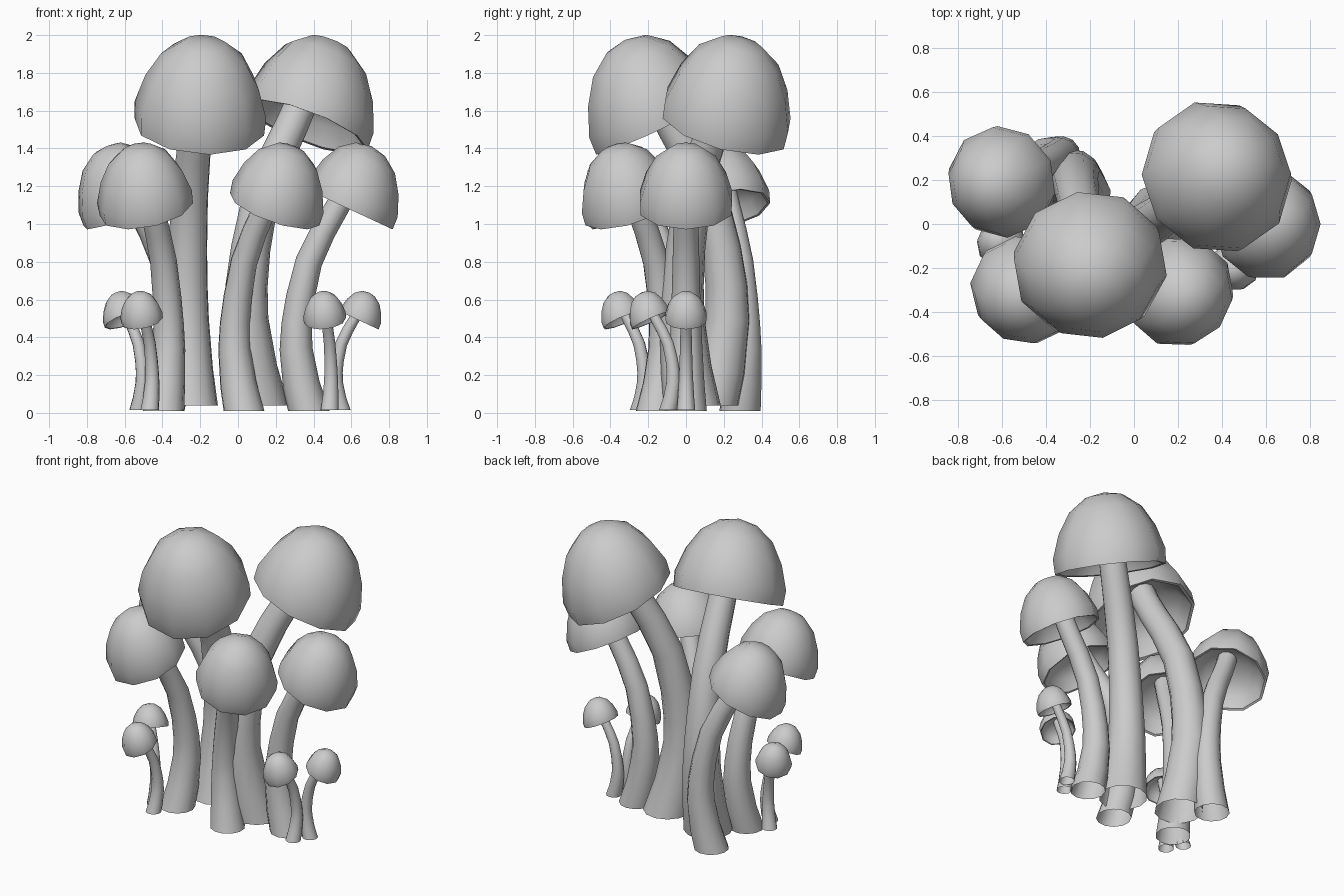
import bpy, bmesh, math
from mathutils import Vector, Matrix

if "Cube" in bpy.data.objects:
    bpy.data.objects.remove(bpy.data.objects["Cube"])

# Template mushroom: leans toward local +x. Stem path: (x, z, radius)
STEM = [(0, 0, .110), (-.04, .14, .098), (-.068, .33, .087), (-.064, .46, .081),
        (-.045, .6, .076), (0, .79, .071), (.075, .95, .067), (.145, 1.07, .064),
        (.19, 1.155, .062), (.215, 1.21, .062)]
# Cap profile: (radius, height along cap axis), outer bell then hollow underside
CAP = [(0, .352), (.085, .335), (.165, .275), (.221, .18), (.256, .07), (.252, 0),
       (.238, .003), (.205, .075), (.14, .12), (.06, .14), (0, .14)]
CAP_SIDES, STEM_SIDES = 10, 12
CAP_POSE = Matrix.Translation((.215, 0, 1.068)) @ Matrix.Rotation(math.radians(25), 4, 'Y')
CAP_LEAN = -.1   # the bell sits slightly back over its tilted rim


def ring(bm, centre, ux, uy, r, n):
    return [bm.verts.new(centre + (ux * math.cos(a) + uy * math.sin(a)) * r)
            for a in (2 * math.pi * i / n for i in range(n))]


def bridge(bm, a, b):
    n = max(len(a), len(b))
    for i in range(n):
        j = (i + 1) % n
        if len(a) == 1:
            bm.faces.new((a[0], b[i], b[j]))
        elif len(b) == 1:
            bm.faces.new((a[i], b[0], a[j]))
        else:
            bm.faces.new((a[i], b[i], b[j], a[j]))


def finish(bm, name):
    bmesh.ops.recalc_face_normals(bm, faces=bm.faces)
    for f in bm.faces:
        f.smooth = True
    me = bpy.data.meshes.new(name)
    bm.to_mesh(me)
    bm.free()
    me.set_sharp_from_angle(angle=math.radians(45))
    return me


def stem_mesh():
    bm = bmesh.new()
    prev = None
    for i, (x, z, r) in enumerate(STEM):
        a, b = STEM[max(i - 1, 0)], STEM[min(i + 1, len(STEM) - 1)]
        t = Vector((b[0] - a[0], 0, b[1] - a[1])).normalized()
        side = Vector((t.z, 0, -t.x)) if i else Vector((1, 0, 0))
        cur = ring(bm, Vector((x, 0, z)), side, Vector((0, 1, 0)), r, STEM_SIDES)
        if prev:
            bridge(bm, prev, cur)
        prev = cur
    return finish(bm, "stem")


def cap_mesh():
    bm = bmesh.new()
    prev = None
    for r, h in CAP:
        c = Vector((CAP_LEAN * h, 0, h))
        cur = ([bm.verts.new(c)] if r == 0 else
               ring(bm, c, Vector((1, 0, 0)), Vector((0, 1, 0)), r, CAP_SIDES))
        if prev:
            bridge(bm, prev, cur)
        prev = cur
    bm.transform(CAP_POSE)
    return finish(bm, "cap")


stem, cap = stem_mesh(), cap_mesh()

# One clump: name, base x, y, z, lean direction (degrees), scale
CLUMP = [("large", .118, .033, .04, 35, 1.38),
         ("medium_front", .032, -.158, .01, 319, 1),
         ("medium_side", .375, 0, .01, 0, 1),
         ("small_front", .485, -.095, .015, 255, .444),
         ("small_side", .547, 0, .015, 0, .444)]

# The clump appears twice, the second turned and moved
pivot = Vector((.118, .033, 0))
turned = (Matrix.Translation((-.256, .127, 0)) @ Matrix.Rotation(math.radians(-115), 4, 'Z')
          @ Matrix.Translation(-pivot))
for group, place in (("right", Matrix.Identity(4)), ("left", turned)):
    for name, x, y, z, lean, s in CLUMP:
        m = (place @ Matrix.Translation((x, y, z))
             @ Matrix.Rotation(math.radians(lean), 4, 'Z') @ Matrix.Scale(s, 4))
        for part, me in (("stem", stem), ("cap", cap)):
            ob = bpy.data.objects.new(f"{group}_{name}_{part}", me)
            ob.matrix_world = m
            bpy.context.collection.objects.link(ob)
